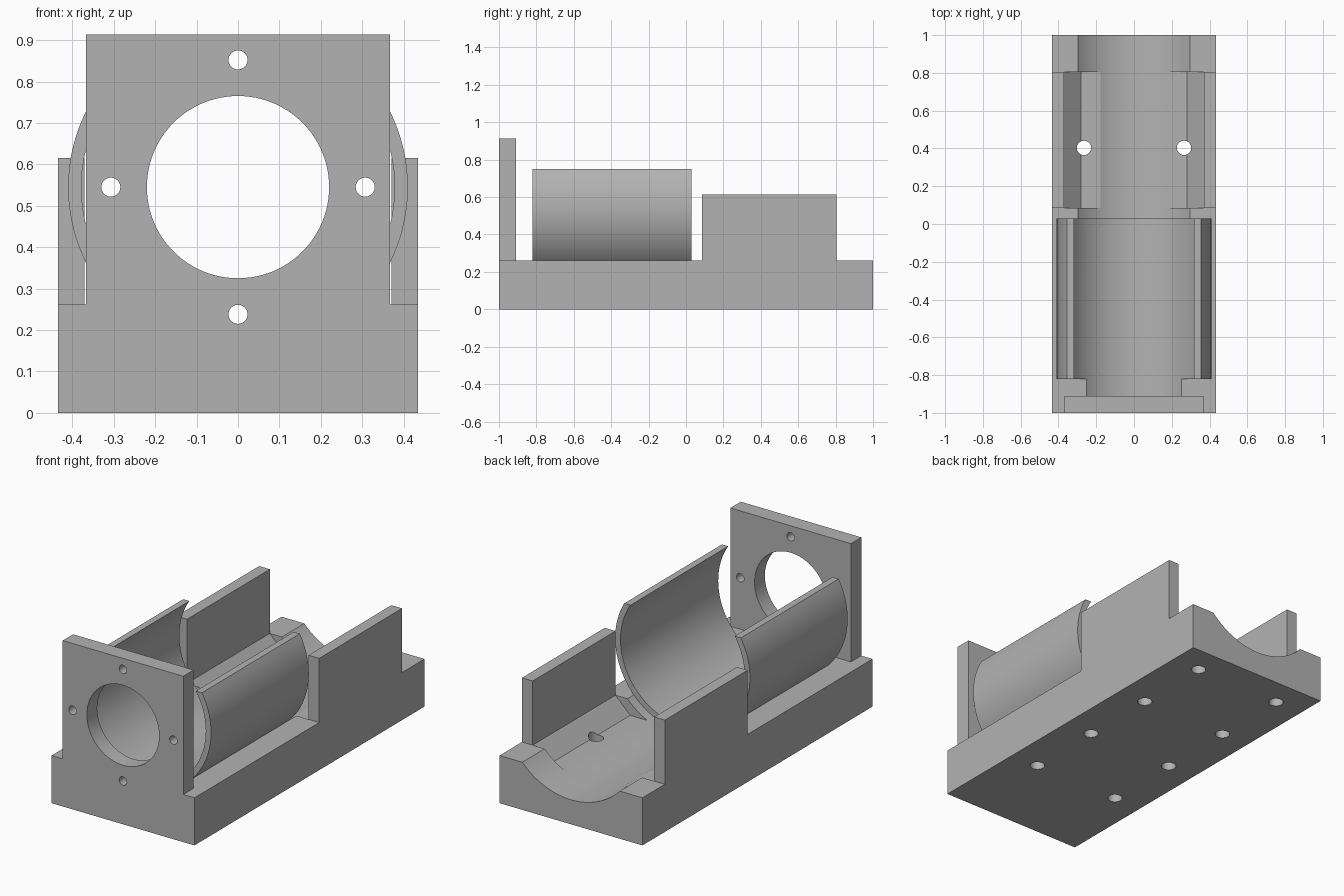
import bpy, bmesh, math

if "Cube" in bpy.data.objects:
    bpy.data.objects.remove(bpy.data.objects["Cube"])

CZ = 0.545          # height of the tube axis
R_OUT, R_IN = 0.41, 0.378
TOP = 0.262         # top of the base block


def prism(name, profile, lo, hi, axis='y'):
    """Extrude a 2D profile: (x, z) along y, or (x, y) along z."""
    bm = bmesh.new()
    put = (lambda a, b, t: (a, t, b)) if axis == 'y' else (lambda a, b, t: (a, b, t))
    rings = [[bm.verts.new(put(a, b, t)) for a, b in profile] for t in (lo, hi)]
    bm.faces.new(rings[0])
    bm.faces.new(rings[1][::-1])
    n = len(profile)
    for i in range(n):
        j = (i + 1) % n
        bm.faces.new((rings[0][j], rings[0][i], rings[1][i], rings[1][j]))
    bmesh.ops.recalc_face_normals(bm, faces=bm.faces)
    me = bpy.data.meshes.new(name)
    bm.to_mesh(me)
    bm.free()
    ob = bpy.data.objects.new(name, me)
    bpy.context.collection.objects.link(ob)
    return ob


def rect(x0, x1, z0, z1):
    return [(x0, z0), (x1, z0), (x1, z1), (x0, z1)]


def circle(cx, cz, r, n):
    return [(cx + r * math.cos(2 * math.pi * i / n), cz + r * math.sin(2 * math.pi * i / n))
            for i in range(n)]


def lower_arc(r, z_end, n=96):
    """Arc around the tube axis, below height z_end, left to right."""
    a = math.pi / 2 + math.asin((z_end - CZ) / r)
    return [(r * math.sin(t), CZ - r * math.cos(t))
            for t in (-a + 2 * a * i / n for i in range(n + 1))]


def combine(target, other, op):
    mod = target.modifiers.new("combine", 'BOOLEAN')
    mod.operation, mod.solver, mod.object = op, 'EXACT', other
    bpy.context.view_layer.objects.active = target
    bpy.ops.object.modifier_apply(modifier=mod.name)
    bpy.data.objects.remove(other)


# Base block, front plate, tube cradle and rear walls
body = prism("motor_mount", rect(-0.435, 0.435, 0, TOP), -1, 1)
solids = [prism("front_plate", rect(-0.367, 0.367, 0.05, 0.913), -1, -0.91),
          prism("cradle", lower_arc(R_OUT, 0.75), -0.82, 0.03)]
for x0, x1 in ((-0.435, -0.37), (0.37, 0.435)):
    solids.append(prism("rear_wall", rect(x0, x1, 0.05, 0.615), 0.085, 0.805))
for s in solids:
    combine(body, s, 'UNION')

# Front bore, rear trough, and chamfered pocket between the walls
trough = lower_arc(R_OUT, TOP)
w = trough[-1][0]
cutters = [
    prism("front_bore", circle(0, CZ, R_IN, 128), -0.91, 0.05),
    prism("rear_trough", trough + [(w, 0.8), (-w, 0.8)], 0.03, 1.1),
    prism("pocket", [(-0.37, 0.8), (-0.37, TOP), (-0.28, 0.175),
                     (0.28, 0.175), (0.37, TOP), (0.37, 0.8)], 0.085, 0.805),
    prism("plate_opening", circle(0, CZ, 0.22, 96), -1.1, -0.85),
]
# Screw holes in the plate and underside
for dx, dz in ((0.307, 0), (-0.307, 0), (0, 0.307), (0, -0.307)):
    cutters.append(prism("plate_hole", circle(dx, CZ + dz, 0.023, 32), -1.1, -0.88))
for x in (-0.265, 0.265):
    for k in range(4):
        y = 0.84 - 0.437 * k
        cutters.append(prism("base_hole", circle(x, y, 0.038, 32), -0.1, 0.2, 'z'))
for c in cutters:
    combine(body, c, 'DIFFERENCE')

# Grey plastic
mat = bpy.data.materials.new("grey_plastic")
mat.diffuse_color = (0.45, 0.45, 0.45, 1)
mat.use_nodes = True
mat.node_tree.nodes["Principled BSDF"].inputs["Base Color"].default_value = mat.diffuse_color
body.data.materials.clear()
body.data.materials.append(mat)
for p in body.data.polygons:
    p.material_index = 0
body.select_set(True)
bpy.context.view_layer.objects.active = body
bpy.ops.object.shade_smooth_by_angle(angle=math.radians(25))
